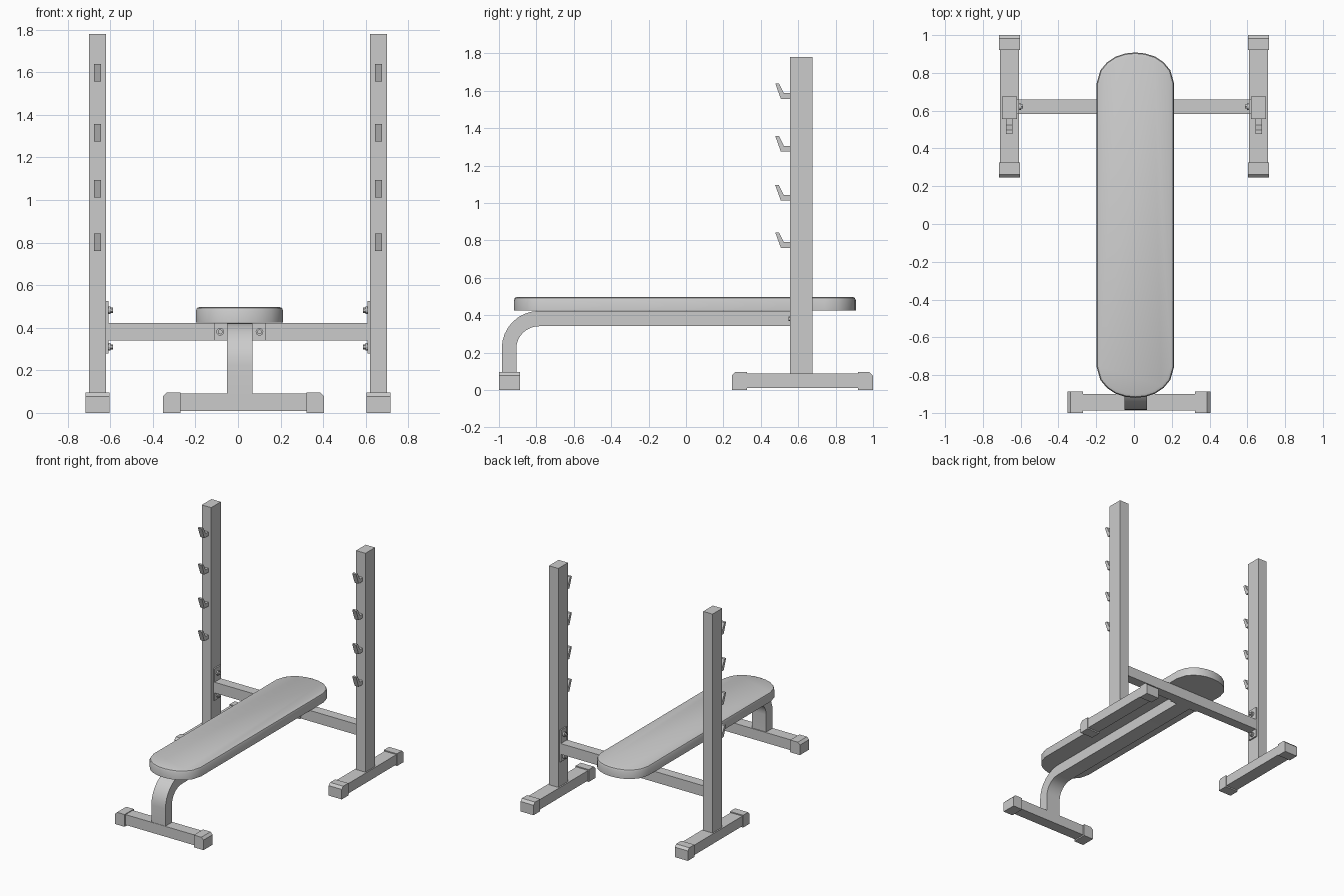
import bpy, bmesh, math
from mathutils import Vector

if "Cube" in bpy.data.objects:
    bpy.data.objects.remove(bpy.data.objects["Cube"])


def finish(name, bm, smooth=False):
    bmesh.ops.recalc_face_normals(bm, faces=bm.faces)
    me = bpy.data.meshes.new(name)
    bm.to_mesh(me)
    bm.free()
    ob = bpy.data.objects.new(name, me)
    bpy.context.collection.objects.link(ob)
    if smooth:
        bpy.ops.object.select_all(action='DESELECT')
        ob.select_set(True)
        bpy.context.view_layer.objects.active = ob
        bpy.ops.object.shade_smooth_by_angle(angle=math.radians(35))
    return ob


def prism_bm(pts, axis, a, b):
    """Extrude a 2D profile along an axis: x uses (y,z), y uses (x,z), z uses (x,y)."""
    place = {'x': lambda p, t: (t, p[0], p[1]),
             'y': lambda p, t: (p[0], t, p[1]),
             'z': lambda p, t: (p[0], p[1], t)}[axis]
    bm = bmesh.new()
    lo = [bm.verts.new(place(p, a)) for p in pts]
    hi = [bm.verts.new(place(p, b)) for p in pts]
    bm.faces.new(lo)
    bm.faces.new(hi)
    n = len(pts)
    for i in range(n):
        j = (i + 1) % n
        bm.faces.new((lo[i], lo[j], hi[j], hi[i]))
    return bm


def prism(name, pts, axis, a, b, smooth=False):
    return finish(name, prism_bm(pts, axis, a, b), smooth)


def box(name, x, y, z):
    return prism(name, [(x[0], y[0]), (x[1], y[0]), (x[1], y[1]), (x[0], y[1])], 'z', *z)


def cap_profile(outer, inner, top=0.095, c=0.018):
    """Foot cap side profile with the outer top edge chamfered."""
    s = 1 if inner > outer else -1
    return [(outer, 0), (inner, 0), (inner, top), (outer + s * c, top), (outer, top - c)]


def bolt(name, pos, direction):
    """Washer plus smaller hexagonal head."""
    d = Vector(direction)
    bm = bmesh.new()
    rot = d.to_track_quat('Z', 'Y').to_matrix().to_4x4()
    for r, h0, h1, seg in ((0.018, 0, 0.012, 12), (0.012, 0.012, 0.022, 6)):
        ret = bmesh.ops.create_cone(bm, cap_ends=True, segments=seg,
                                    radius1=r, radius2=r, depth=h1 - h0)
        bmesh.ops.translate(bm, verts=ret['verts'], vec=(0, 0, (h0 + h1) / 2))
    bmesh.ops.transform(bm, matrix=rot, verts=bm.verts)
    bmesh.ops.translate(bm, verts=bm.verts, vec=pos)
    return finish(name, bm)


# Rack sides: upright, foot, caps, hooks, joint plate
for side, s in (("left", -1), ("right", 1)):
    cx = 0.66 * s
    box(f"{side}_upright", (cx - 0.04, cx + 0.04), (0.557, 0.675), (0.08, 1.78))
    box(f"{side}_foot", (cx - 0.05, cx + 0.05), (0.27, 0.97), (0.01, 0.087))
    prism(f"{side}_foot_cap_front", cap_profile(0.245, 0.325), 'x', cx - 0.056, cx + 0.056)
    prism(f"{side}_foot_cap_back", cap_profile(1.0, 0.92), 'x', cx - 0.056, cx + 0.056)
    for i, z in enumerate((0.76, 1.012, 1.275, 1.557)):
        hook = [(0.56, z), (0.507, z), (0.477, z + 0.083), (0.497, z + 0.083),
                (0.523, z + 0.03), (0.56, z + 0.03)]
        prism(f"{side}_hook_{i + 1}", hook, 'x', cx - 0.017, cx + 0.017)
    box(f"{side}_joint_plate", sorted((s * 0.609, s * 0.622)), (0.583, 0.66), (0.28, 0.525))
    for i, z in enumerate((0.31, 0.482)):
        bolt(f"{side}_joint_bolt_{i + 1}", (s * 0.61, 0.621, z), (-s, 0, 0))

# Cross beam and the plate that holds the bench spine
box("cross_beam", (-0.612, 0.612), (0.583, 0.66), (0.34, 0.423))
box("spine_plate", (-0.113, 0.13), (0.57, 0.584), (0.34, 0.423))
for i, x in enumerate((-0.084, 0.101)):
    bolt(f"spine_bolt_{i + 1}", (x, 0.57, 0.381), (0, -1, 0))

# Bench spine bending down into the front leg
cy, cz, steps = -0.785, 0.223, 8
arc = [math.pi / 2 * (1 + i / steps) for i in range(steps + 1)]
outer = [(cy + 0.2 * math.cos(t), cz + 0.2 * math.sin(t)) for t in arc]
inner = [(cy + 0.122 * math.cos(t), cz + 0.118 * math.sin(t)) for t in reversed(arc)]
spine = [(0.572, 0.423)] + outer + [(-0.985, 0.08), (-0.907, 0.08)] + inner + [(0.572, 0.341)]
prism("bench_spine", spine, 'x', -0.051, 0.069, smooth=True)

# Front foot with caps
box("front_foot", (-0.32, 0.37), (-0.988, -0.9), (0.01, 0.09))
prism("front_foot_cap_left", cap_profile(-0.353, -0.27), 'y', -1.0, -0.888)
prism("front_foot_cap_right", cap_profile(0.405, 0.322), 'y', -1.0, -0.888)

# Padded bench with rounded ends
quarter = [(0.205, 0.75), (0.185, 0.82), (0.15, 0.862), (0.105, 0.892), (0.052, 0.909)]
end = quarter + [(0, 0.914)] + [(-x, y) for x, y in reversed(quarter)]
outline = end + [(-x, -y) for x, y in end]
bm = prism_bm([(x + 0.007, y - 0.006) for x, y in outline], 'z', 0.425, 0.498)
rim = [e for e in bm.edges if all(v.co.z > 0.49 for v in e.verts)]
bmesh.ops.bevel(bm, geom=rim, offset=0.018, segments=2, profile=0.5, affect='EDGES')
finish("bench_pad", bm, smooth=True)
